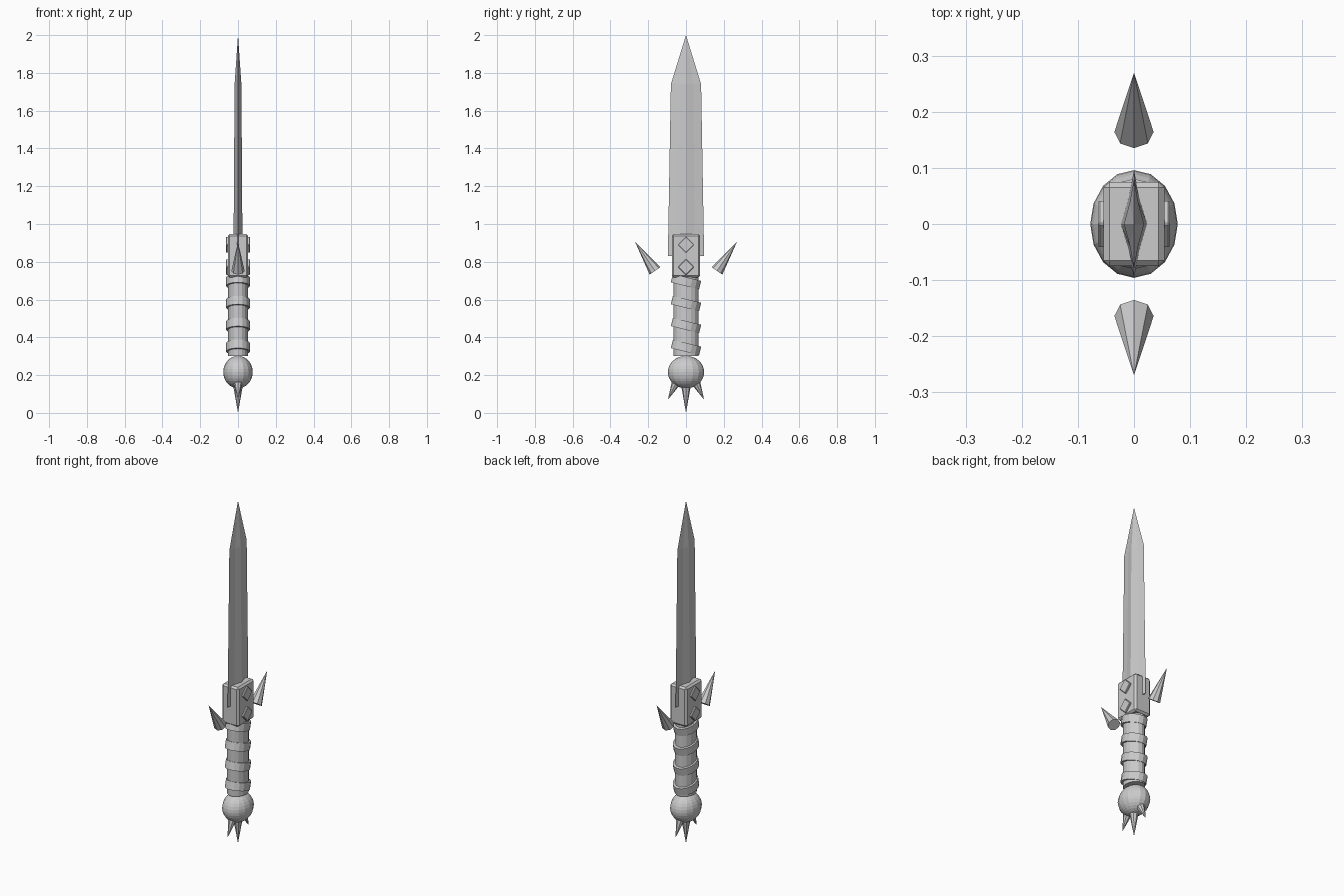
import bpy, bmesh, math
from mathutils import Vector, Matrix

if "Cube" in bpy.data.objects:
    bpy.data.objects.remove(bpy.data.objects["Cube"])

steel = bpy.data.materials.new("plain grey")
steel.diffuse_color = (0.6, 0.6, 0.6, 1)
steel.use_nodes = True
steel.node_tree.nodes["Principled BSDF"].inputs["Base Color"].default_value = steel.diffuse_color


def finish(name, bm, matrix=None):
    if matrix is not None:
        bm.transform(matrix)
    bmesh.ops.recalc_face_normals(bm, faces=bm.faces)
    mesh = bpy.data.meshes.new(name)
    bm.to_mesh(mesh)
    bm.free()
    mesh.materials.append(steel)
    ob = bpy.data.objects.new(name, mesh)
    bpy.context.collection.objects.link(ob)
    return ob


def box(name, size, matrix, bevel):
    bm = bmesh.new()
    bmesh.ops.create_cube(bm, size=1)
    bm.transform(Matrix.Diagonal((*size, 1)))
    bmesh.ops.bevel(bm, geom=bm.edges[:], offset=bevel, segments=1, affect='EDGES')
    return finish(name, bm, matrix)


def tube(name, rx, ry, depth, z, tilt=0, sides=16):
    bm = bmesh.new()
    bmesh.ops.create_cone(bm, cap_ends=True, segments=sides, radius1=1, radius2=1, depth=depth)
    return finish(name, bm, Matrix.Translation((0, 0, z)) @ Matrix.Rotation(tilt, 4, 'X')
                  @ Matrix.Diagonal((rx, ry, 1, 1)))


def spike(name, base, tip, radius):
    base, tip = Vector(base), Vector(tip)
    d = tip - base
    bm = bmesh.new()
    bmesh.ops.create_cone(bm, cap_ends=True, segments=8, radius1=radius, radius2=0, depth=d.length)
    bmesh.ops.remove_doubles(bm, verts=bm.verts, dist=1e-5)
    # tilt stays in the YZ plane so the facets line up symmetrically
    angle = math.atan2(-d.y, d.z)
    return finish(name, bm, Matrix.Translation((base + tip) / 2) @ Matrix.Rotation(angle, 4, 'X'))


# blade: concave diamond section, tapering slightly then closing to a point
bm = bmesh.new()
rings = []
for z, w, t in ((0.83, 0.096, 0.024), (1.74, 0.08, 0.018)):
    section = [(t, 0), (t * 0.42, w * 0.48), (0, w), (-t * 0.42, w * 0.48),
               (-t, 0), (-t * 0.42, -w * 0.48), (0, -w), (t * 0.42, -w * 0.48)]
    rings.append([bm.verts.new((x, y, z)) for x, y in section])
tip = bm.verts.new((0, 0, 2))
bm.faces.new(rings[0])
for i in range(8):
    j = (i + 1) % 8
    bm.faces.new((rings[0][i], rings[0][j], rings[1][j], rings[1][i]))
    bm.faces.new((rings[1][i], rings[1][j], tip))
finish("blade", bm)

# guard block with diamond studs on both broad faces
box("guard", (0.108, 0.15, 0.23), Matrix.Translation((0, 0, 0.832)), 0.01)
for side in (-1, 1):
    for z in (0.89, 0.772):
        box("diamond_stud", (0.02, 0.061, 0.061),
            Matrix.Translation((side * 0.054, 0, z)) @ Matrix.Rotation(math.pi / 4, 4, 'X'), 0.003)

# floating guard spikes
for s in (-1, 1):
    spike("guard_spike", (0, s * 0.164, 0.752), (0, s * 0.27, 0.906), 0.035)

# grip with slanted wraps
tube("grip", 0.053, 0.066, 0.42, 0.51)
for i in range(4):
    tube("grip_wrap", 0.063, 0.077, 0.046, 0.347 + i * 0.116, math.radians(-14))

# pommel and its three spikes
bm = bmesh.new()
bmesh.ops.create_uvsphere(bm, u_segments=16, v_segments=16, radius=1)
finish("pommel", bm, Matrix.Translation((0, 0, 0.216)) @ Matrix.Diagonal((0.078, 0.096, 0.086, 1)))
spike("pommel_spike_centre", (0, 0, 0.17), (0, 0, 0), 0.03)
for s in (-1, 1):
    spike("pommel_spike_side", (0, s * 0.045, 0.175), (0, s * 0.096, 0.07), 0.028)
